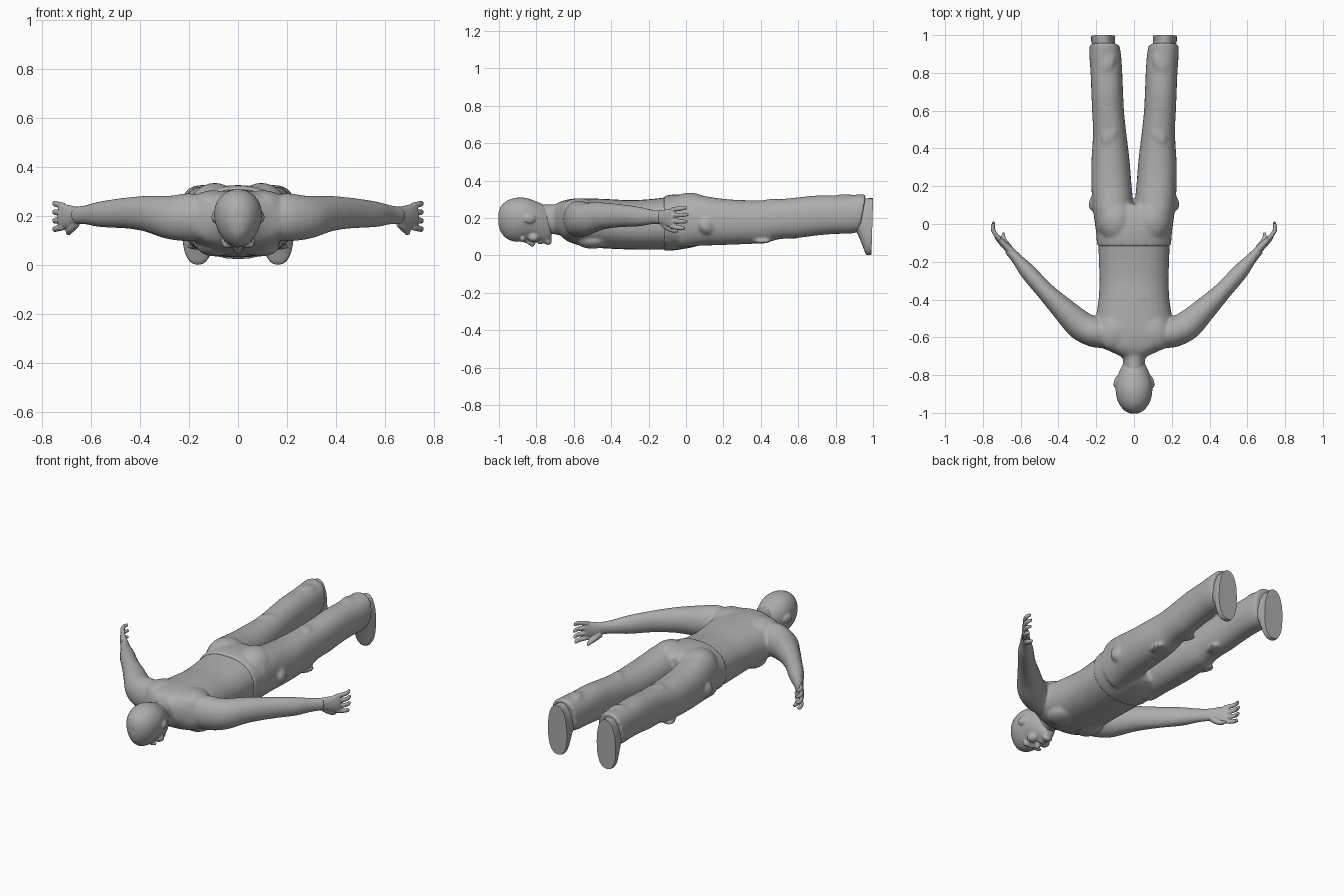
import bpy, bmesh, math
from mathutils import Vector, Matrix

grey = bpy.data.materials.new("plain grey")
grey.diffuse_color = (0.42, 0.42, 0.42, 1)


def slices(rows):
    """Rows of (y, x0, x1, z0, z1, lean) -> elliptical rings facing along y."""
    out = []
    for y, x0, x1, z0, z1, *lean in rows:
        rz = (z1 - z0) / 2
        k = lean[0] if lean else 0
        out.append((Vector(((x0 + x1) / 2, y, (z0 + z1) / 2)),
                    Vector(((x1 - x0) / 2, 0, 0)), Vector((0, k * rz, rz))))
    return out


def centred(rows):
    """Rows of (y, half width, z0, z1)."""
    return slices([(y, -r, r, a, b) for y, r, a, b in rows])


def tube(rows):
    """Rows of (x, y, z, side radius, vertical radius) -> rings along a path."""
    pts = [Vector(r[:3]) for r in rows]
    out = []
    for i, r in enumerate(rows):
        t = (pts[min(i + 1, len(pts) - 1)] - pts[max(i - 1, 0)]).normalized()
        u = t.cross(Vector((0, 0, 1))).normalized()
        out.append((pts[i], u * r[3], u.cross(t) * r[4]))
    return out


def spline(a, b, c, d, t):
    return 0.5 * (2 * b + (c - a) * t + (2 * a - 5 * b + 4 * c - d) * t * t
                  + (3 * b - a - 3 * c + d) * t ** 3)


def loft(bm, rings, sx=1, power=1.0, egg=0.0, n=28, steps=4):
    """Smoothly skin the rings; sx = -1 mirrors the part."""
    fine = []
    last = len(rings) - 1
    for i in range(last):
        q = [rings[max(i - 1, 0)], rings[i], rings[i + 1], rings[min(i + 2, last)]]
        for s in range(steps):
            fine.append([spline(*(r[k] for r in q), s / steps) for k in range(3)])
    fine.append(rings[-1])
    loops = []
    for c, u, v in fine:
        loop = []
        for j in range(n):
            a = 2 * math.pi * j / n
            ca, sa = math.cos(a), math.sin(a)
            p = c + u * math.copysign(abs(ca) ** power, ca) * (1 + egg * sa) \
                + v * math.copysign(abs(sa) ** power, sa)
            loop.append(bm.verts.new((p.x * sx, p.y, p.z)))
        loops.append(loop)
    faces = [bm.faces.new((A[j], A[(j + 1) % n], B[(j + 1) % n], B[j]))
             for A, B in zip(loops, loops[1:]) for j in range(n)]
    faces += [bm.faces.new(loops[0][::-1]), bm.faces.new(loops[-1])]
    bmesh.ops.recalc_face_normals(bm, faces=faces)


def blob(bm, centre, radii, tilt=0.0):
    m = (Matrix.Translation(centre) @ Matrix.Rotation(tilt, 4, 'Z')
         @ Matrix.Diagonal((*radii, 1)))
    bmesh.ops.create_uvsphere(bm, u_segments=24, v_segments=16, radius=1, matrix=m)


def finish(name, bm, voxel=None, smooth=6):
    me = bpy.data.meshes.new(name)
    bm.to_mesh(me)
    bm.free()
    me.materials.append(grey)
    ob = bpy.data.objects.new(name, me)
    bpy.context.collection.objects.link(ob)
    bpy.context.view_layer.objects.active = ob
    ob.select_set(True)
    if voxel:
        rm = ob.modifiers.new("fuse", 'REMESH')
        rm.mode, rm.voxel_size, rm.use_smooth_shade = 'VOXEL', voxel, True
        sm = ob.modifiers.new("soften", 'SMOOTH')
        sm.factor, sm.iterations = 0.5, smooth
    else:
        bpy.ops.object.shade_smooth_by_angle(angle=math.radians(40))
    ob.select_set(False)


# Torso, neck and arms
bm = bmesh.new()
loft(bm, centred([(-.705, .06, .135, .265), (-.675, .125, .11, .285), (-.64, .195, .08, .297),
                  (-.58, .21, .055, .305), (-.5, .203, .042, .304), (-.4, .188, .035, .30),
                  (-.3, .183, .031, .295), (-.2, .186, .03, .30), (-.09, .19, .03, .312)]),
     power=.88)
loft(bm, centred([(-.82, .058, .12, .275), (-.74, .057, .115, .272), (-.69, .066, .11, .275),
                  (-.62, .10, .09, .29)]))
for s in (1, -1):
    loft(bm, tube([(.12, -.585, .195, .07, .085), (.20, -.575, .195, .08, .098),
                   (.285, -.535, .195, .078, .088), (.375, -.45, .21, .063, .073),
                   (.47, -.355, .212, .048, .062), (.56, -.255, .207, .043, .053),
                   (.62, -.185, .205, .03, .04), (.665, -.135, .203, .025, .036)]), sx=s)
    blob(bm, (s * .1, -.57, .25), (.09, .10, .055), s * .4)    # shoulder blade
    blob(bm, (s * .09, -.5, .08), (.08, .09, .045))            # chest
finish("shirt_and_arms", bm, .008, 8)

# Head with brow, nose, lips, chin and ears, face downward
bm = bmesh.new()
loft(bm, centred([(-1.003, .02, .165, .225), (-.988, .05, .12, .265), (-.95, .08, .084, .296),
                  (-.9, .095, .072, .309), (-.85, .095, .08, .306), (-.8, .084, .075, .288),
                  (-.76, .068, .066, .27), (-.73, .05, .068, .25), (-.718, .03, .09, .22)]),
     egg=.14)
loft(bm, slices([(-.875, -.01, .01, .072, .12), (-.845, -.013, .013, .058, .12),
                 (-.82, -.019, .019, .044, .12), (-.808, -.016, .016, .058, .11)]))
blob(bm, (0, -.785, .072), (.026, .009, .014))
blob(bm, (0, -.77, .073), (.024, .009, .013))
blob(bm, (0, -.738, .075), (.03, .02, .02))
for s in (1, -1):
    blob(bm, (s * .035, -.872, .083), (.033, .012, .014))      # brow
    blob(bm, (s * .042, -.815, .095), (.03, .03, .025))        # cheek
    blob(bm, (s * .096, -.835, .195), (.010, .032, .024), s * .25)
finish("head", bm, .006, 4)

# Hands with four curved fingers and a thumb
bm = bmesh.new()
for s in (1, -1):
    loft(bm, tube([(.63, -.17, .205, .024, .034), (.665, -.13, .203, .021, .037),
                   (.70, -.095, .20, .018, .048), (.728, -.065, .20, .014, .05)]), sx=s)
    for i in range(4):
        z = .242 - .029 * i
        tip = (.004, .012, .008, -.008)[i]
        spread = (i - 1.5) * -.004
        loft(bm, tube([(.712, -.08, z, .012, .013), (.738, -.048, z + spread, .012, .0125),
                       (.748, -.02, z + spread * 1.5, .011, .0115),
                       (.741, tip, z + spread * 2, .008, .008)]), sx=s, n=14)
    loft(bm, tube([(.66, -.125, .175, .018, .02), (.68, -.10, .15, .016, .017),
                   (.692, -.072, .135, .012, .013), (.69, -.045, .13, .008, .008)]), sx=s, n=14)
finish("hands", bm, .004, 3)

# Trousers: hips, seat and two legs with slanted hems
bm = bmesh.new()
loft(bm, centred([(-.117, .196, .023, .319), (-.06, .2, .027, .326), (0, .206, .036, .325),
                  (.06, .212, .05, .315), (.105, .212, .075, .29)]), power=.9)
for s in (1, -1):
    blob(bm, (s * .095, .02, .245), (.10, .12, .09))           # seat
    loft(bm, slices([(-.03, .005, .203, .04, .32), (.06, .004, .215, .05, .322),
                     (.13, .006, .222, .053, .312), (.22, .014, .226, .056, .30),
                     (.32, .022, .226, .06, .295), (.42, .033, .22, .066, .295),
                     (.5, .043, .217, .086, .30), (.6, .053, .222, .093, .31),
                     (.7, .058, .226, .106, .32), (.8, .062, .23, .114, .32),
                     (.89, .068, .236, .116, .324, .1), (.945, .076, .236, .125, .326, .17)]),
         sx=s, power=.9)
    for x, y, z, a in ((.2, .12, .16, .5), (.13, .47, .29, .5), (.17, .4, .075, -.4),
                       (.1, .56, .1, .5), (.14, .85, .315, .4)):
        blob(bm, (s * x, y, z), (.035, .055, .012 if z != .16 else .05), s * a)  # folds
finish("trousers", bm, .009, 5)

# Shoes, toes pointing down, flat soles at the end
bm = bmesh.new()
for s in (1, -1):
    loft(bm, slices([(.87, .11, .205, .17, .295), (.92, .10, .217, .125, .305, .1),
                     (.947, .10, .222, .055, .305, .04), (.965, .10, .226, .008, .305, .03),
                     (.98, .10, .227, .001, .306, .03), (.996, .10, .226, .004, .306, .03)]),
         sx=s, power=.85, egg=-.06)
finish("shoes", bm)
